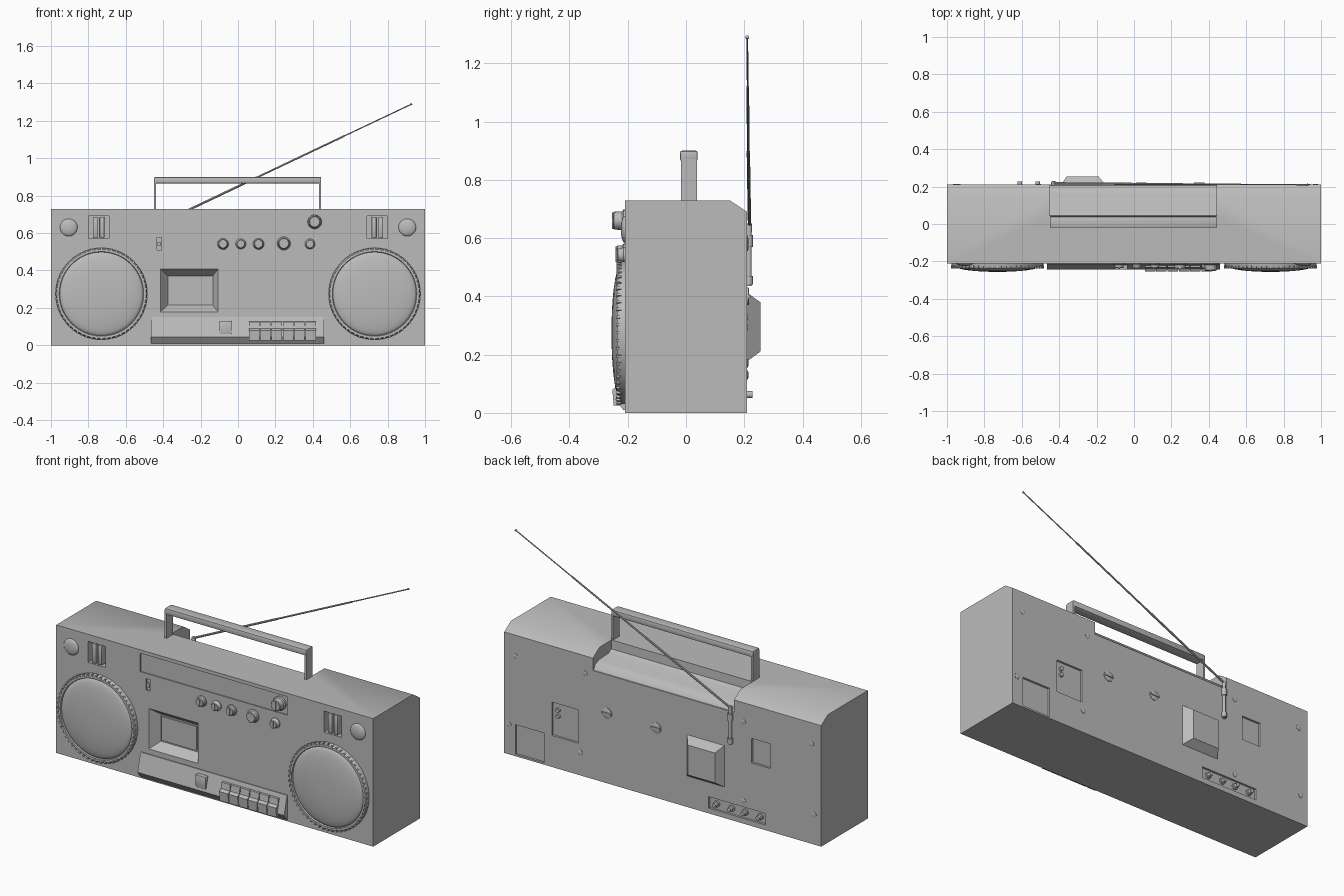
import bpy, bmesh, math
from mathutils import Vector, Matrix

if "Cube" in bpy.data.objects:
    bpy.data.objects.remove(bpy.data.objects["Cube"])

gray = bpy.data.materials.new("plain gray")
gray.diffuse_color = (0.5, 0.5, 0.5, 1)
gray.use_nodes = True
gray.node_tree.nodes["Principled BSDF"].inputs["Base Color"].default_value = gray.diffuse_color


def finish(name, bm):
    bmesh.ops.recalc_face_normals(bm, faces=bm.faces[:])
    me = bpy.data.meshes.new(name)
    bm.to_mesh(me)
    bm.free()
    me.materials.append(gray)
    ob = bpy.data.objects.new(name, me)
    bpy.context.collection.objects.link(ob)
    return ob


def add_box(bm, x0, x1, y0, y1, z0, z1, bevel=0):
    m = Matrix.Translation(((x0 + x1) / 2, (y0 + y1) / 2, (z0 + z1) / 2))
    m = m @ Matrix.Diagonal((x1 - x0, y1 - y0, z1 - z0, 1))
    vs = bmesh.ops.create_cube(bm, size=1, matrix=m)["verts"]
    if bevel:
        es = list({e for v in vs for e in v.link_edges})
        bmesh.ops.bevel(bm, geom=es, offset=bevel, segments=2, profile=0.5, affect='EDGES')


def box(name, *dims, bevel=0):
    bm = bmesh.new()
    add_box(bm, *dims, bevel=bevel)
    return finish(name, bm)


def add_prism(bm, profile, x0, x1):
    """Extrude a (y, z) profile along x."""
    a = [bm.verts.new((x0, y, z)) for y, z in profile]
    b = [bm.verts.new((x1, y, z)) for y, z in profile]
    bm.faces.new(a)
    bm.faces.new(b[::-1])
    n = len(a)
    for i in range(n):
        bm.faces.new((a[i], b[i], b[(i + 1) % n], a[(i + 1) % n]))


def add_frustum(bm, r0, y0, r1, y1):
    """Join rectangle r0 = (x0, x1, z0, z1) at y0 to rectangle r1 at y1."""
    rings = []
    for (xa, xb, za, zb), y in ((r0, y0), (r1, y1)):
        rings.append([bm.verts.new((x, y, z)) for x, z in ((xa, za), (xb, za), (xb, zb), (xa, zb))])
    a, b = rings
    bm.faces.new(a)
    bm.faces.new(b[::-1])
    for i in range(4):
        bm.faces.new((a[i], b[i], b[(i + 1) % 4], a[(i + 1) % 4]))


def add_lathe(bm, profile, x, z, n=24):
    """Turn (radius, y) points around a y axis through x, z."""
    rings = [[bm.verts.new((x + r * math.cos(2 * math.pi * i / n), y,
                            z + r * math.sin(2 * math.pi * i / n))) for i in range(n)]
             for r, y in profile]
    for a, b in zip(rings, rings[1:]):
        for i in range(n):
            bm.faces.new((a[i], a[(i + 1) % n], b[(i + 1) % n], b[i]))
    bm.faces.new(rings[0])
    bm.faces.new(rings[-1])


def lathe(name, profile, x, z, n=24):
    bm = bmesh.new()
    add_lathe(bm, profile, x, z, n)
    return finish(name, bm)


# Main case with sloped rear top edge
bm = bmesh.new()
add_prism(bm, [(-.21, 0), (.21, 0), (.21, .69), (.15, .73), (-.21, .73)], -1, 1)
case = finish("case", bm)

# Recesses cut from the case
bm = bmesh.new()
add_prism(bm, [(.04, .8), (.045, .68), (.07, .665), (.16, .66), (.19, .645), (.205, .62),
               (.3, .6), (.3, .8)], -.45, .44)                             # handle well
add_frustum(bm, (-.423, -.1, .172, .417), -.22, (-.375, -.135, .215, .37), -.16)  # tape bay
add_box(bm, -.47, .46, -.3, -.204, .605, .71)                              # tuning strip
add_box(bm, -.433, -.408, -.3, -.2, .51, .575)                             # switch slot
for s in (-1, 1):
    add_box(bm, s * .745 - .055, s * .745 + .055, -.3, -.175, .57, .69)    # meter windows
for x0, x1, z0, z1 in ((.75, .93, .01, .18), (.53, .70, .18, .37), (-.68, -.56, .36, .50),
                       (-.65, -.29, .03, .095)):
    add_box(bm, x0, x1, .198, .3, z0, z1)                                  # rear panels
cutter = finish("recess_cutter", bm)
cutter.hide_render = True
mod = case.modifiers.new("recesses", 'BOOLEAN')
mod.object = cutter
mod.solver = 'EXACT'
bpy.context.view_layer.objects.active = case
case.select_set(True)
bpy.ops.object.modifier_apply(modifier=mod.name)
bpy.data.objects.remove(cutter)

# Speakers, tweeters and slotted meters on both sides
for s, side in ((-1, "left"), (1, "right")):
    bm = bmesh.new()
    add_lathe(bm, [(.245, -.2), (.245, -.225), (.238, -.237), (.226, -.237), (.222, -.225)], s * .73, .275, 64)
    for i in range(56):
        a = 2 * math.pi * i / 56
        m = Matrix.Translation((s * .73 + .24 * math.cos(a), -.23, .275 + .24 * math.sin(a)))
        m = m @ Matrix.Rotation(-a, 4, 'Y') @ Matrix.Diagonal((.016, .016, .009, 1))
        bmesh.ops.create_cube(bm, size=1, matrix=m)
    finish(side + "_speaker_ring", bm)
    dome = [(.225 * math.cos(t * math.pi / 16), -.226 - .03 * math.sin(t * math.pi / 16)) for t in range(8)]
    lathe(side + "_speaker_grille", [(.225, -.2)] + dome, s * .73, .275, 64)
    dome = [(.047 * math.cos(t * math.pi / 12), -.209 - .015 * math.sin(t * math.pi / 12)) for t in range(6)]
    lathe(side + "_tweeter", [(.047, -.2)] + dome, s * .905, .63, 28)
    bm = bmesh.new()
    for dx in (-.018, .018):
        add_box(bm, s * .745 + dx - .013, s * .745 + dx + .013, -.21, -.17, .573, .687, .005)
    finish(side + "_meter_bars", bm)

# Tape window
box("tape_window", -.365, -.145, -.168, -.155, .225, .362)

# Sloped key tray, six piano keys and a square button
bm = bmesh.new()
add_prism(bm, [(-.2, .15), (-.215, .15), (-.242, .045), (-.215, .01), (-.2, .01)], -.465, .46)
finish("key_tray", bm)
bm = bmesh.new()
for i in range(6):
    x = .058 + i * .0605
    add_prism(bm, [(-.21, .128), (-.232, .125), (-.237, .09), (-.253, .08), (-.248, .025), (-.21, .025)],
              x, x + .056)
finish("piano_keys", bm)
box("square_button", -.1, -.035, -.243, -.21, .06, .13, bevel=.003)
box("slide_switch", -.43, -.411, -.212, -.195, .53, .55)

# Front knobs with a raised grip bar
for i, (x, z, r, y) in enumerate(((-.08, .542, .03, -.236), (.015, .542, .028, -.236),
                                  (.11, .542, .03, -.236), (.245, .545, .036, -.238),
                                  (.385, .542, .028, -.236), (.41, .66, .038, -.25))):
    bm = bmesh.new()
    add_lathe(bm, [(r, -.2), (r, -.215), (r * .85, -.22), (r * .8, y + .003), (r * .7, y)], x, z, 20)
    add_box(bm, x - .005, x + .005, y - .004, y + .005, z - r * .75, z + r * .75)
    finish("front_knob_%d" % (i + 1), bm)

# Carrying handle
box("handle_bar", -.45, .445, -.02, .04, .865, .9, bevel=.006)
for s, x in (("left", -.45), ("right", .433)):
    box(s + "_handle_post", x, x + .012, -.018, .038, .66, .89)

# Telescopic aerial, pivot and clip
bm = bmesh.new()
pts = [Vector(p) for p in ((-.43, .218, .645), (.1, .214, .897), (.57, .212, 1.12), (.925, .21, 1.288), (.93, .21, 1.291))]
for a, b, r in zip(pts, pts[1:], (.006, .0048, .0033, .006)):
    d = b - a
    m = Matrix.Translation((a + b) / 2) @ d.to_track_quat('Z', 'Y').to_matrix().to_4x4()
    bmesh.ops.create_cone(bm, cap_ends=True, segments=10, radius1=r, radius2=r, depth=d.length, matrix=m)
finish("aerial", bm)
bm = bmesh.new()
for z, h, r in ((.535, .2, .009), (.59, .04, .014), (.455, .03, .014), (.635, .03, .011)):
    bmesh.ops.create_cone(bm, cap_ends=True, segments=14, radius1=r, radius2=r, depth=h,
                          matrix=Matrix.Translation((-.43, .216, z)))
finish("aerial_pivot", bm)

# Rear transformer bump
bm = bmesh.new()
add_frustum(bm, (-.395, -.145, .17, .42), .2, (-.36, -.19, .21, .38), .255)
finish("rear_bump", bm)

# Rear sockets, screws and slotted dials
bm = bmesh.new()
for x in (-.335, -.43, -.515, -.61):
    add_lathe(bm, [(.018, .19), (.018, .208), (.012, .21), (.012, .228)], x, .063, 14)
for z in (.33, .295):
    add_lathe(bm, [(.012, .19), (.012, .212)], .665, z, 12)
finish("rear_sockets", bm)
bm = bmesh.new()
for x, z in ((.93, .57), (.49, .59), (.97, .17), (.52, .13), (-.51, .58), (-.51, .13), (-.955, .17), (-.94, .57)):
    add_lathe(bm, [(.015, .2), (.015, .212), (.009, .214)], x, z, 12)
finish("rear_screws", bm)
bm = bmesh.new()
for x in (.35, .04):
    add_lathe(bm, [(.03, .2), (.03, .214), (.026, .216)], x, .4, 20)
    add_box(bm, x - .028, x + .028, .21, .221, .395, .405)
finish("rear_dials", bm)

# Smooth curved parts, keep hard edges
for ob in bpy.data.objects:
    ob.select_set(True)
bpy.ops.object.shade_smooth_by_angle(angle=math.radians(35))
